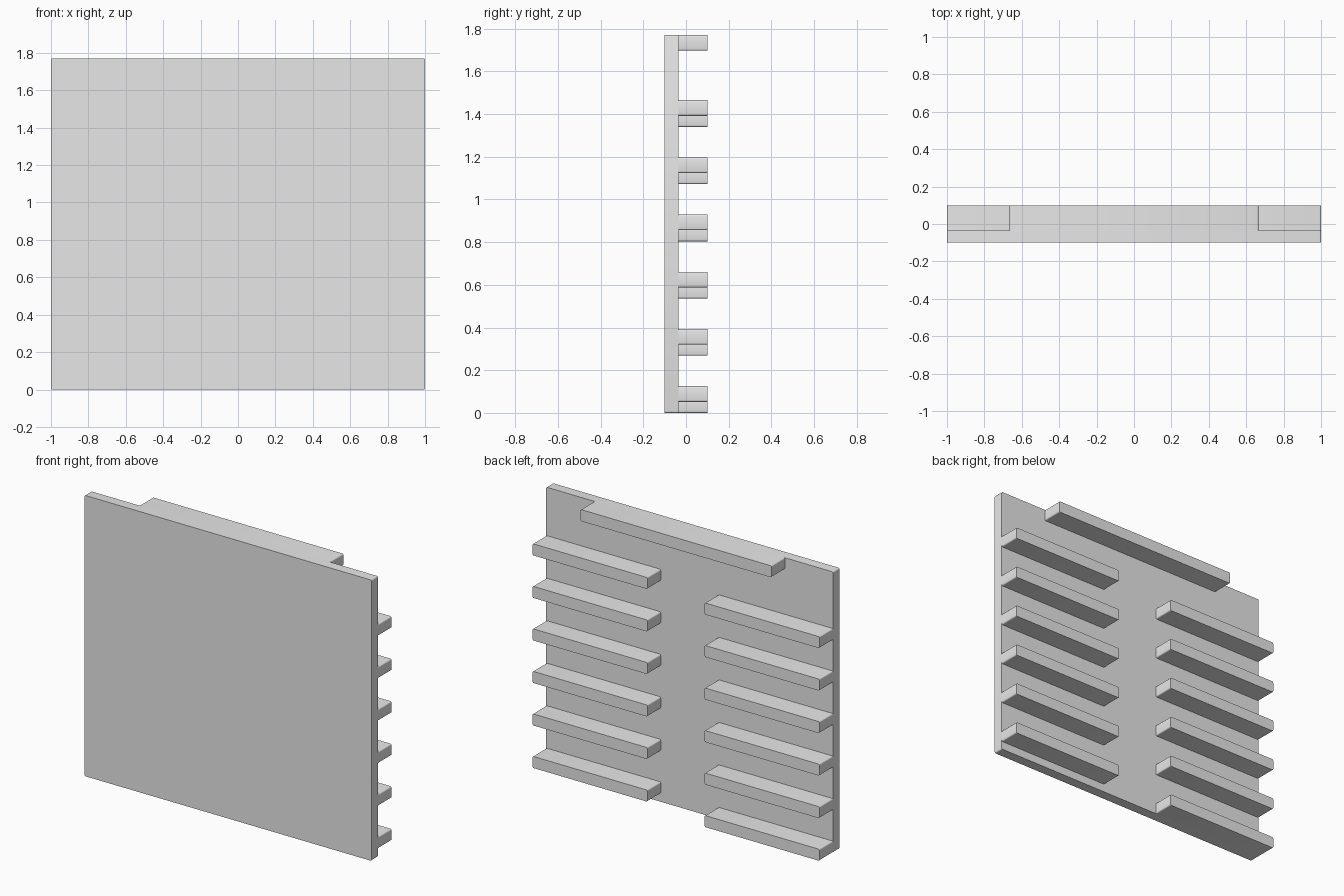
import bpy, bmesh, math

cube = bpy.data.objects.get("Cube")
if cube:
    bpy.data.objects.remove(cube, do_unlink=True)

# Single plain grey
grey = bpy.data.materials.new("light_grey")
grey.use_nodes = True
COLOR = (0.8, 0.8, 0.8, 1.0)
grey.diffuse_color = COLOR
grey.node_tree.nodes["Principled BSDF"].inputs["Base Color"].default_value = COLOR

HEIGHT = 1.77        # panel height
BACK = -0.035        # rear face of the panel
BAR = 0.073          # thickness of every bar
PITCH = 0.268        # spacing between ribs
RADIUS = 0.008       # small rounding of the outline corners


def block(name, x, y, z):
    """Box between the given ranges, its x-z outline corners rounded."""
    bm = bmesh.new()
    bmesh.ops.create_cube(bm, size=1.0)
    for v in bm.verts:
        v.co = [lo + (c + 0.5) * (hi - lo) for c, (lo, hi) in zip(v.co, (x, y, z))]
    depth_edges = [e for e in bm.edges
                   if abs(e.verts[0].co.y - e.verts[1].co.y) > 1e-4]
    bmesh.ops.bevel(bm, geom=depth_edges, offset=RADIUS, segments=3,
                    profile=0.5, affect='EDGES')
    mesh = bpy.data.meshes.new(name)
    bm.to_mesh(mesh)
    bm.free()
    mesh.materials.append(grey)
    obj = bpy.data.objects.new(name, mesh)
    bpy.context.collection.objects.link(obj)
    bpy.ops.object.select_all(action='DESELECT')
    obj.select_set(True)
    bpy.context.view_layer.objects.active = obj
    bpy.ops.object.shade_smooth_by_angle(angle=math.radians(40))
    return obj


# Flat front panel
block("panel", (-1, 1), (-0.1, BACK), (0, HEIGHT))

# Centred rail along the top of the rear face
block("top_rail", (-0.665, 0.665), (BACK, 0.1), (HEIGHT - BAR, HEIGHT))

# Two columns of ribs; the left column sits slightly higher
for i in range(6):
    z = i * PITCH
    block(f"right_rib_{i + 1}", (-1, -0.2), (BACK, 0.1), (z, z + BAR))
    block(f"left_rib_{i + 1}", (0.2, 1), (BACK, 0.1), (z + 0.052, z + 0.052 + BAR))
